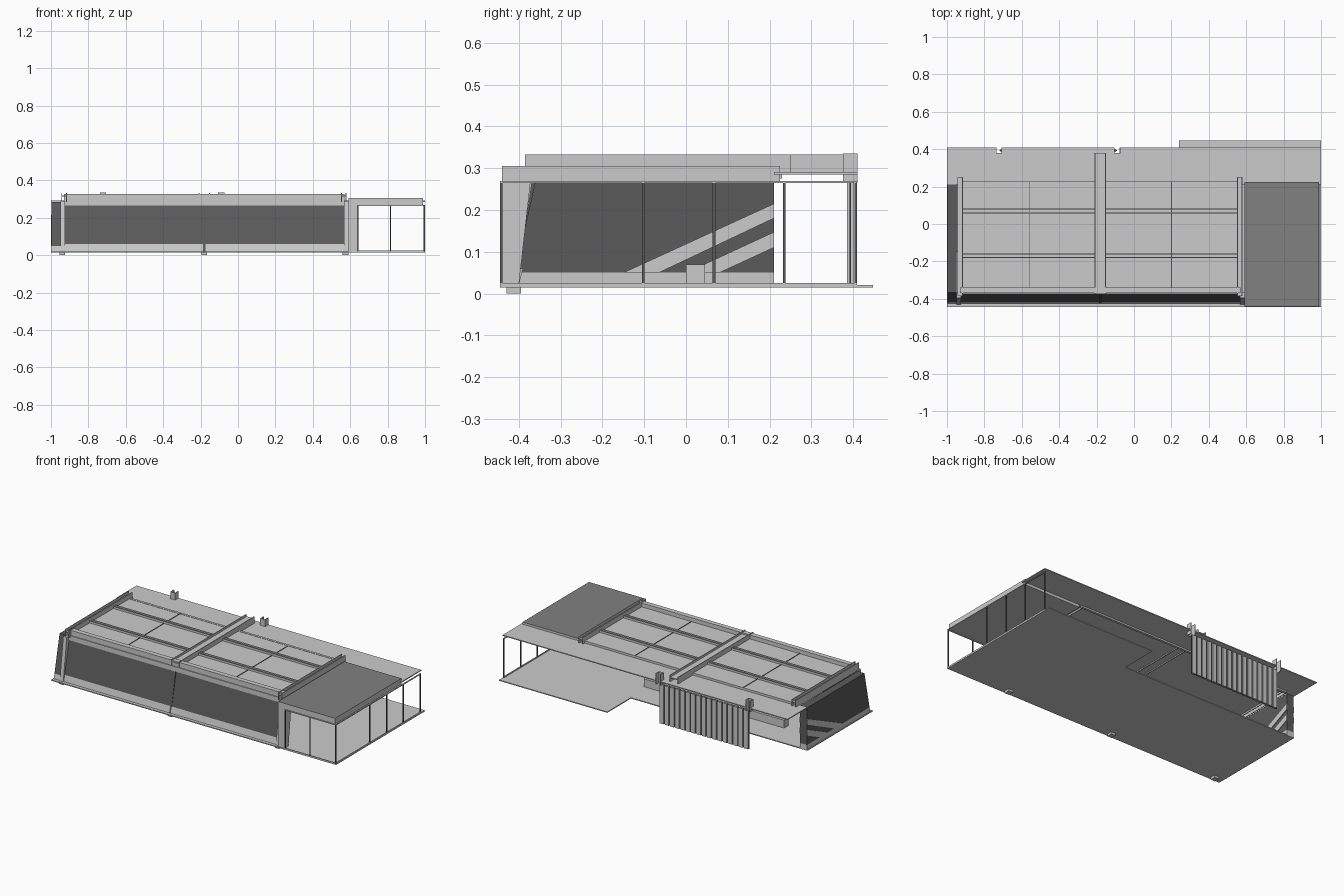
import bpy
import bmesh

cube = bpy.data.objects.get("Cube")
if cube:
    bpy.data.objects.remove(cube)


def material(name, value):
    m = bpy.data.materials.new(name)
    m.use_nodes = True
    colour = (value, value, value, 1)
    m.diffuse_color = colour
    m.node_tree.nodes["Principled BSDF"].inputs["Base Color"].default_value = colour
    return m


LIGHT = material("light grey", 0.6)
DARK = material("dark grey", 0.105)
ROOF = material("mid grey", 0.22)


def finish(name, bm, mats):
    bmesh.ops.recalc_face_normals(bm, faces=bm.faces)
    mesh = bpy.data.meshes.new(name)
    bm.to_mesh(mesh)
    bm.free()
    for m in mats:
        mesh.materials.append(m)
    ob = bpy.data.objects.new(name, mesh)
    bpy.context.collection.objects.link(ob)
    return ob


def add_prism(bm, profile, x0, x1):
    """Sweep a (y, z) outline from x0 to x1."""
    a = [bm.verts.new((x0, y, z)) for y, z in profile]
    b = [bm.verts.new((x1, y, z)) for y, z in profile]
    bm.faces.new(a)
    bm.faces.new(b)
    for i in range(len(a)):
        j = (i + 1) % len(a)
        bm.faces.new((a[i], a[j], b[j], b[i]))


def prism(name, profile, x0, x1, mat):
    bm = bmesh.new()
    add_prism(bm, profile, x0, x1)
    return finish(name, bm, [mat])


def add_box(bm, x, y, z):
    add_prism(bm, [(y[0], z[0]), (y[1], z[0]), (y[1], z[1]), (y[0], z[1])], *x)


def boxes(name, specs, mat):
    bm = bmesh.new()
    for x, y, z in specs:
        add_box(bm, x, y, z)
    return finish(name, bm, [mat])


# Floor slab with a recessed back edge
FLOOR = (0.014, 0.02)
boxes("floor", [((-1, 0.24), (-0.445, 0.21), FLOOR),
                ((0.24, 1), (-0.445, 0.447), FLOOR)], LIGHT)
boxes("feet", [((x - 0.015, x + 0.015), (-0.43, -0.395), (0, 0.014))
               for x in (-0.94, -0.18, 0.575)], LIGHT)
boxes("bench", [((-0.72, 0.265), (0, 0.045), (0.02, 0.07))], LIGHT)

# Leaning front
prism("front_base", [(-0.425, 0.02), (-0.40, 0.02), (-0.39, 0.06), (-0.416, 0.06)],
      -0.93, 0.57, LIGHT)
prism("front_facade", [(-0.416, 0.06), (-0.406, 0.06), (-0.36, 0.265), (-0.371, 0.265)],
      -0.93, 0.57, DARK)
boxes("front_fascia", [((-0.93, 0.57), (-0.375, -0.34), (0.265, 0.295)),
                       ((-0.93, 0.57), (-0.37, -0.34), (0.295, 0.328))], LIGHT)
for side, x in (("right", -0.938), ("left", 0.58)):
    prism(side + "_front_column",
          [(-0.43, 0.02), (-0.405, 0.02), (-0.365, 0.29), (-0.395, 0.29)],
          x - 0.012, x + 0.012, LIGHT)
prism("middle_front_column", [(-0.425, 0.02), (-0.41, 0.02), (-0.365, 0.265), (-0.377, 0.265)],
      -0.186, -0.174, DARK)
prism("corner_panel", [(-0.44, 0.02), (-0.40, 0.02), (-0.37, 0.285), (-0.44, 0.285)],
      0.59, 0.635, LIGHT)

# End wall with slanted stripes on both faces
prism("end_wall_base", [(-0.425, 0.02), (0.21, 0.02), (0.21, 0.05), (-0.418, 0.05)],
      -0.996, -0.948, LIGHT)
prism("end_wall", [(-0.418, 0.05), (0.21, 0.05), (0.21, 0.285), (-0.367, 0.285)],
      -0.996, -0.948, DARK)
STRIPES = [[(-0.15, 0.05), (-0.065, 0.05), (0.21, 0.18), (0.21, 0.215)],
           [(0.0, 0.05), (0.08, 0.05), (0.21, 0.11), (0.21, 0.147)]]
bm = bmesh.new()
for outline in STRIPES:
    add_prism(bm, outline, -1, -0.996)
    add_prism(bm, outline, -0.948, -0.944)
finish("end_wall_stripes", bm, [LIGHT])

# Main roof sheet, purlins and thin seams
boxes("main_roof", [((-0.93, 0.57), (-0.36, 0.225), (0.295, 0.303))], LIGHT)
boxes("roof_purlins", [((-0.92, 0.56), (y + o - 0.003, y + o + 0.003), (0.303, 0.316))
                       for y in (-0.17, 0.07) for o in (-0.01, 0.01)], LIGHT)
boxes("roof_seams", [((x - 0.002, x + 0.002), (-0.34, 0.225), (0.303, 0.306))
                     for x in (-0.56, 0.2)], DARK)
boxes("roof_back_edge", [((-0.93, 0.57), (0.215, 0.23), (0.275, 0.305))], LIGHT)


# Channel beams over the roof
def channel(name, x0, x1, y0, y1, z0, z1):
    t = 0.005
    web = z0 + 0.6 * (z1 - z0)
    boxes(name, [((x0, x0 + t), (y0, y1), (z0, z1)),
                 ((x1 - t, x1), (y0, y1), (z0, z1)),
                 ((x0, x1), (y0, y1), (web, web + t))], LIGHT)


channel("right_roof_beam", -0.945, -0.915, -0.385, 0.25, 0.285, 0.333)
channel("left_roof_beam", 0.55, 0.58, -0.385, 0.25, 0.285, 0.333)
channel("middle_roof_beam", -0.21, -0.15, -0.375, 0.38, 0.288, 0.333)

# Rear canopy, notched around two hanging brackets
CANOPY = (0.285, 0.291)
specs = [((-1, 1), (0.21, 0.38), CANOPY)]
for span in ((-1, -0.738), (-0.705, -0.108), (-0.073, 1)):
    specs.append((span, (0.38, 0.41), CANOPY))
boxes("rear_canopy", specs, LIGHT)
specs = []
for x in (-0.7215, -0.0905):
    for s in (-1, 1):
        specs.append(((x + s * 0.015 - 0.002, x + s * 0.015 + 0.002), (0.376, 0.41), (0.265, 0.335)))
    specs.append(((x - 0.015, x + 0.015), (0.376, 0.38), (0.265, 0.335)))
boxes("screen_brackets", specs, LIGHT)

# Hanging slatted screen
boxes("screen_panel", [((-0.72, -0.09), (0.391, 0.395), (0.02, 0.265))], DARK)
COUNT = 17
step = 0.63 / COUNT
boxes("screen_slats", [((-0.72 + i * step + 0.005, -0.72 + (i + 1) * step - 0.005),
                        (y, y + 0.006), (0.02, 0.268))
                       for i in range(COUNT) for y in (0.385, 0.395)], LIGHT)

# Open pavilion: roof with a darker top, thin posts and rails
bm = bmesh.new()
add_box(bm, (0.59, 0.99), (-0.44, 0.225), (0.268, 0.305))
bm.normal_update()
pavilion = finish("pavilion_roof", bm, [LIGHT, ROOF])
for face in pavilion.data.polygons:
    if face.normal.z > 0.5:
        face.material_index = 1

T = 0.003


def post(x, y):
    return ((x - T, x + T), (y - T, y + T), (0.02, 0.267))


specs = [post(0.996, y) for y in (-0.442, -0.102, 0.067, 0.235, 0.406)]
specs += [post(0.815, -0.442), post(0.64, -0.442)]
boxes("pavilion_posts", specs, DARK)
specs = []
for z in (0.02, 0.264):
    specs.append(((0.993, 1), (-0.445, 0.409), (z, z + 0.005)))
    specs.append(((0.635, 1), (-0.445, -0.439), (z, z + 0.005)))
boxes("pavilion_rails", specs, LIGHT)
